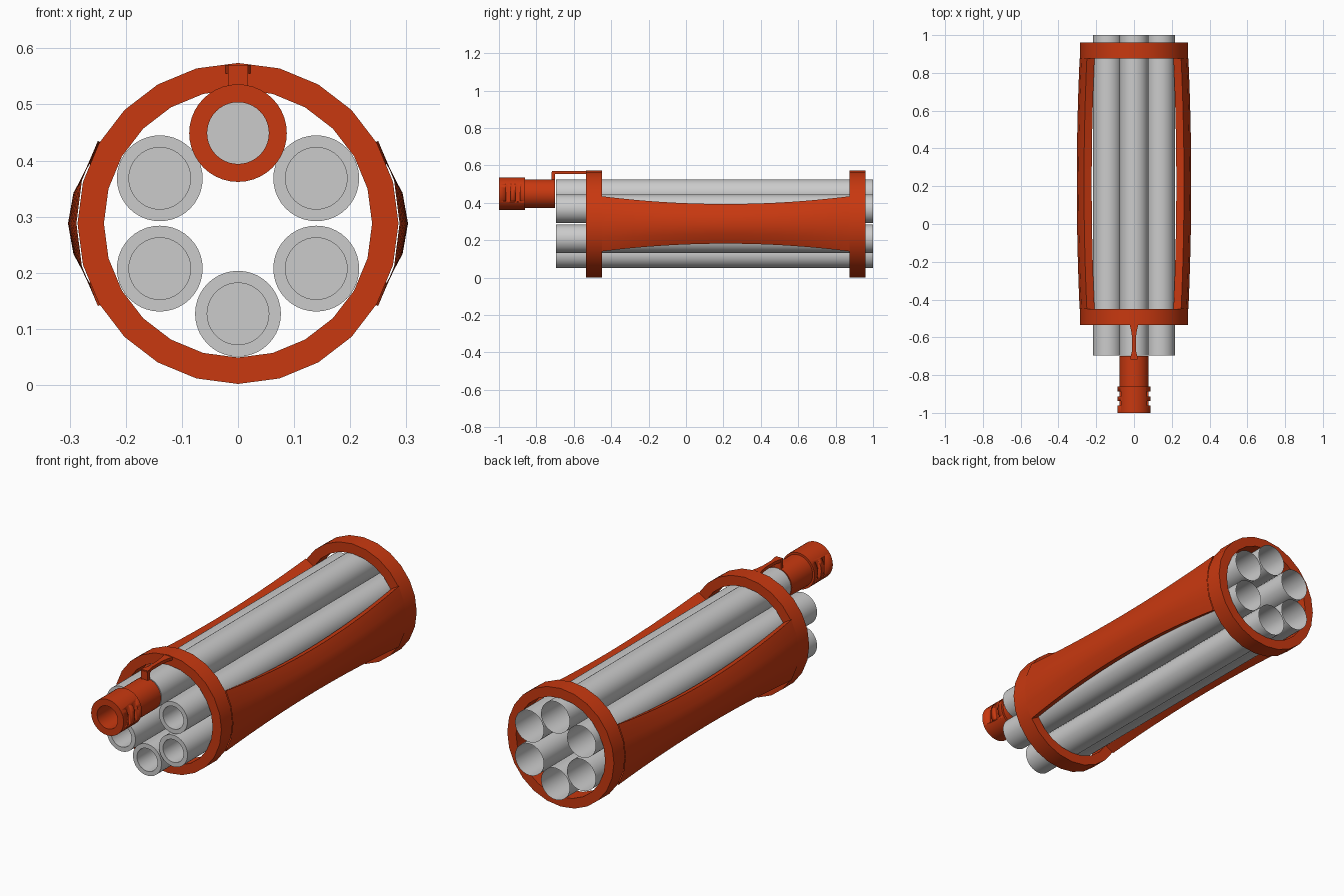
import bpy, bmesh
from math import sin, cos, pi, radians

if "Cube" in bpy.data.objects:
    bpy.data.objects.remove(bpy.data.objects["Cube"])

CZ = 0.288          # height of the main axis
NZ = 0.449          # height of the nozzle axis

orange = bpy.data.materials.new("orange_plastic")
orange.diffuse_color = (0.58, 0.04, 0.005, 1)
orange.use_nodes = True
orange.node_tree.nodes["Principled BSDF"].inputs["Base Color"].default_value = orange.diffuse_color


def finish(name, bm, mat=None, angle=32):
    bmesh.ops.remove_doubles(bm, verts=bm.verts, dist=1e-5)
    bmesh.ops.recalc_face_normals(bm, faces=bm.faces)
    me = bpy.data.meshes.new(name)
    bm.to_mesh(me)
    bm.free()
    ob = bpy.data.objects.new(name, me)
    bpy.context.collection.objects.link(ob)
    if mat:
        me.materials.append(mat)
    bpy.ops.object.select_all(action='DESELECT')
    ob.select_set(True)
    bpy.context.view_layer.objects.active = ob
    bpy.ops.object.shade_smooth_by_angle(angle=radians(angle))
    return ob


def skin(bm, rows, close):
    """Quads between rows of points."""
    vs = [[bm.verts.new(p) for p in r] for r in rows]
    for a, b in zip(vs, vs[1:]):
        n = len(a)
        for i in range(n if close else n - 1):
            j = (i + 1) % n
            bm.faces.new((a[i], a[j], b[j], b[i]))
    return vs


def lathe(name, profile, x, z, sides, mat=None, cap_start=False):
    """Revolve (radius, y) points about an axis parallel to y."""
    bm = bmesh.new()
    rows = [[(x + r * sin(2 * pi * i / sides), y, z + r * cos(2 * pi * i / sides))
             for i in range(sides)] for r, y in profile]
    vs = skin(bm, rows, True)
    if cap_start:
        bm.faces.new(vs[0])
    return finish(name, bm, mat)


# Six tubes: thick muzzle at the front, thin open shell at the back
for k in range(6):
    a = k * pi / 3
    lathe(f"tube_{k + 1}",
          [(0.055, -0.3), (0.055, -0.695), (0.0765, -0.695), (0.0765, 1.0)],
          0.161 * sin(a), CZ + 0.161 * cos(a), 40, cap_start=True)

# End rings of the housing
for name, y0, y1 in (("front_ring", -0.535, -0.45), ("rear_ring", 0.875, 0.96)):
    lathe(name, [(0.239, y0), (0.286, y0), (0.286, y1), (0.239, y1), (0.239, y0)],
          0, CZ, 24, orange)

# Side panels: waisted in height, bulging outward
for side, sx in (("left", -1), ("right", 1)):
    rows = []
    for i in range(17):
        t = i / 16
        b = 1 - (2 * t - 1) ** 2
        loop = [(0.286, d) for d in (-30, -15, 0, 15, 30)] + \
               [(0.239, d) for d in (30, 15, 0, -15, -30)]
        rows.append([(sx * (r * cos(radians(d)) + 0.002 + 0.015 * b),
                      -0.45 + 1.325 * t,
                      CZ + r * sin(radians(d)) * (1.03 - 0.29 * b)) for r, d in loop])
    bm = bmesh.new()
    skin(bm, rows, True)
    finish(side + "_side_panel", bm, orange)

# Nozzle: wide front collar with a narrower sleeve
nozzle = lathe("nozzle", [(0.055, -1.0), (0.087, -1.0), (0.087, -0.86), (0.077, -0.86),
                          (0.077, -0.70), (0.055, -0.70), (0.055, -1.0)],
               0, NZ, 40, orange)

# Slots cut into both sides of the collar
bm = bmesh.new()
for sx in (-1, 1):
    for y in (-0.95, -0.9):
        g = bmesh.ops.create_cube(bm, size=1)["verts"]
        bmesh.ops.scale(bm, vec=(0.04, 0.024, 0.105), verts=g)
        bmesh.ops.translate(bm, vec=(sx * 0.09, y, NZ + 0.012), verts=g)
cutter = finish("slot_cutter", bm)
cutter.hide_render = True
cutter.hide_set(True)
mod = nozzle.modifiers.new("slots", 'BOOLEAN')
mod.object = cutter
mod.operation = 'DIFFERENCE'
mod.solver = 'EXACT'

# Bracket arm: tapered strip from the front ring, hooked down onto the nozzle
arm = [(-0.53, 0.024), (-0.56, 0.016), (-0.60, 0.010), (-0.67, 0.010), (-0.70, 0.017), (-0.716, 0.018)]
bm = bmesh.new()
vs = skin(bm, [[(-w, y, 0.555), (w, y, 0.555), (w, y, 0.57), (-w, y, 0.57)] for y, w in arm], True)
bm.faces.new(vs[0])
bm.faces.new(vs[-1])
finish("bracket_arm", bm, orange)
bm = bmesh.new()
g = bmesh.ops.create_cube(bm, size=1)["verts"]
bmesh.ops.scale(bm, vec=(0.036, 0.018, 0.05), verts=g)
bmesh.ops.translate(bm, vec=(0, -0.709, 0.54), verts=g)
finish("bracket_hook", bm, orange)
